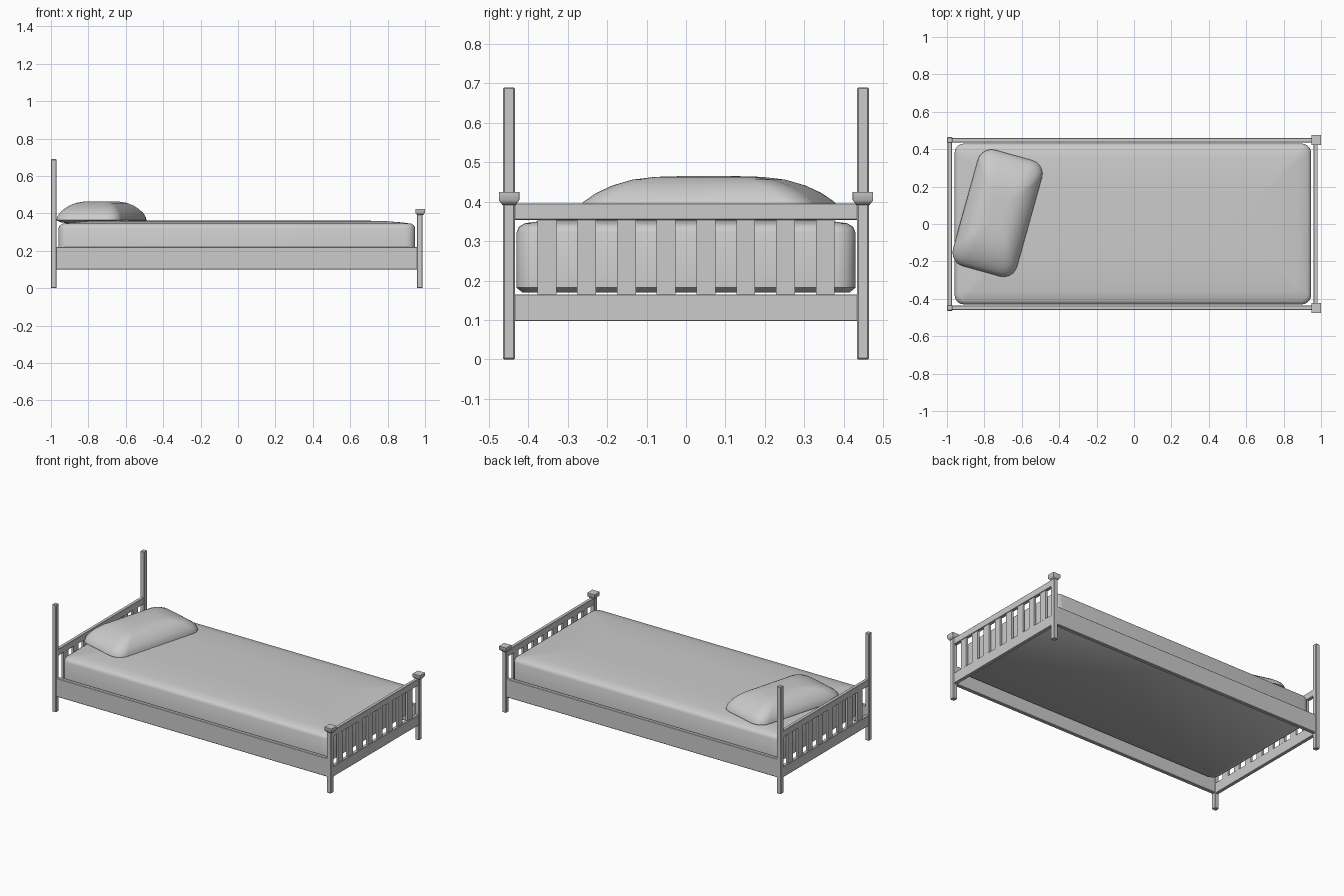
import bpy, bmesh, math
from mathutils import Matrix

if "Cube" in bpy.data.objects:
    bpy.data.objects.remove(bpy.data.objects["Cube"])

grey = bpy.data.materials.new("plain grey")
grey.diffuse_color = (0.6, 0.6, 0.6, 1)
grey.use_nodes = True
grey.node_tree.nodes["Principled BSDF"].inputs["Base Color"].default_value = grey.diffuse_color


def finish(bm, name, smooth=False):
    bmesh.ops.recalc_face_normals(bm, faces=bm.faces[:])
    mesh = bpy.data.meshes.new(name)
    bm.to_mesh(mesh)
    bm.free()
    mesh.materials.append(grey)
    obj = bpy.data.objects.new(name, mesh)
    bpy.context.collection.objects.link(obj)
    if smooth:
        bpy.ops.object.select_all(action='DESELECT')
        obj.select_set(True)
        bpy.context.view_layer.objects.active = obj
        bpy.ops.object.shade_smooth_by_angle(angle=math.radians(50))
    return obj


def box(name, x, y, z, bevel=0.0):
    """Box from (low, high) ranges on each axis."""
    bm = bmesh.new()
    bmesh.ops.create_cube(bm, size=1)
    for v in bm.verts:
        for i, (lo, hi) in enumerate((x, y, z)):
            v.co[i] = hi if v.co[i] > 0 else lo
    if bevel:
        bmesh.ops.bevel(bm, geom=bm.edges[:], offset=bevel, segments=1, affect='EDGES')
    return finish(bm, name)


def rounded_rect(a, b, r, seg=5):
    pts = []
    for k, (sx, sy) in enumerate(((1, 1), (-1, 1), (-1, -1), (1, -1))):
        for i in range(seg + 1):
            t = math.pi / 2 * (k + i / seg)
            pts.append((sx * (a - r) + r * math.cos(t), sy * (b - r) + r * math.sin(t)))
    return pts


def loft(name, rings, matrix):
    """Skin a stack of (half x, half y, corner radius, height) outlines."""
    bm = bmesh.new()
    loops = [[bm.verts.new((px, py, z)) for px, py in rounded_rect(a, b, r)]
             for a, b, r, z in rings]
    for low, high in zip(loops, loops[1:]):
        n = len(low)
        for i in range(n):
            j = (i + 1) % n
            bm.faces.new((low[i], low[j], high[j], high[i]))
    bm.faces.new(loops[0][::-1])
    bm.faces.new(loops[-1])
    bmesh.ops.transform(bm, matrix=matrix, verts=bm.verts[:])
    return finish(bm, name, True)


# Posts, caps and long rails, mirrored across the bed
for s, side in ((-1, "front"), (1, "back")):
    def span(lo, hi):
        return tuple(sorted((s * lo, s * hi)))
    box(f"head_post_{side}", (-1.0, -0.971), span(0.434, 0.464), (0, 0.69), 0.003)
    box(f"foot_post_{side}", (0.957, 0.986), span(0.434, 0.464), (0, 0.405), 0.003)
    box(f"side_rail_{side}", (-0.975, 0.96), span(0.436, 0.46), (0.10, 0.22), 0.003)
    # Cap flares out from the post to a flat square top
    loft(f"post_cap_{side}",
         [(0.017, 0.017, 0.001, 0.392), (0.026, 0.026, 0.001, 0.404),
          (0.026, 0.026, 0.001, 0.425)],
         Matrix.Translation((0.974, s * 0.449, 0)))

# Slatted panels at both ends
for end, cx in (("head", -0.985), ("foot", 0.971)):
    thick = (cx - 0.011, cx + 0.011)
    box(f"{end}_lower_rail", thick, (-0.436, 0.436), (0.097, 0.165), 0.002)
    box(f"{end}_upper_rail", thick, (-0.436, 0.436), (0.354, 0.396), 0.002)
    for i in range(8):
        y = -0.353 + i * 0.1009
        box(f"{end}_slat_{i + 1}", (cx - 0.007, cx + 0.007),
            (y - 0.024, y + 0.024), (0.16, 0.358))

# Mattress: soft edges and a slight crown
hx, hy = 0.953, 0.43
profile = [(0.015, 0.17), (0.0, 0.182), (0.0, 0.322), (0.006, 0.336),
           (0.02, 0.345), (0.07, 0.352), (0.16, 0.359), (0.28, 0.362)]
loft("mattress", [(hx - d, hy - d, max(0.05 - d * 0.4, 0.02), z) for d, z in profile],
     Matrix.Translation((-0.006, 0, 0)))

# Pillow: plump cushion laid askew near the head
profile = [(0.6, -0.02), (0.9, -0.012), (1.0, 0.0), (0.985, 0.016), (0.93, 0.037),
           (0.84, 0.058), (0.72, 0.077), (0.57, 0.092), (0.40, 0.099), (0.2, 0.101)]
loft("pillow", [(0.178 * k, 0.322 * k, 0.075 * k, z) for k, z in profile],
     Matrix.Translation((-0.73, 0.058, 0.364)) @ Matrix.Rotation(math.radians(-15.6), 4, 'Z'))
